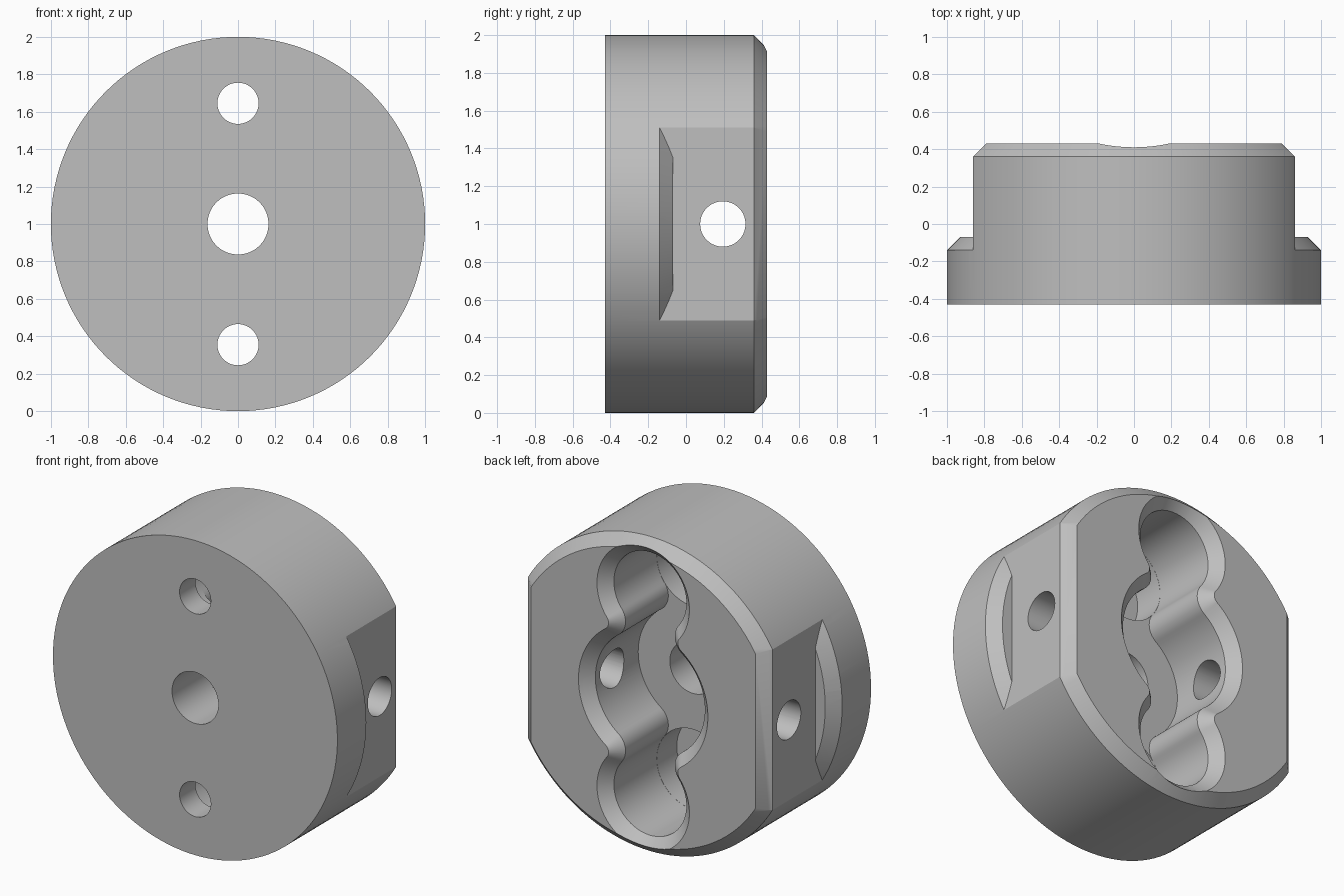
import bpy, bmesh
from math import pi, sin, cos, atan2, sqrt
from mathutils import Matrix

if "Cube" in bpy.data.objects:
    bpy.data.objects.remove(bpy.data.objects["Cube"])

MID = 1.0        # height of the disc axis
LOBE = 0.645     # distance of the side lobes from the axis
FLAT = 0.86      # distance of the side flats from the axis
SEGS = 128

steel = bpy.data.materials.new("grey_metal")
steel.use_nodes = True
steel.diffuse_color = (0.52, 0.52, 0.52, 1)
steel.node_tree.nodes["Principled BSDF"].inputs["Base Color"].default_value = (0.52, 0.52, 0.52, 1)


def loft(name, rings, matrix=None):
    """Closed solid through rings of equal length."""
    bm = bmesh.new()
    loops = [[bm.verts.new(p) for p in ring] for ring in rings]
    n = len(loops[0])
    for a, b in zip(loops, loops[1:]):
        for i in range(n):
            j = (i + 1) % n
            bm.faces.new((a[i], a[j], b[j], b[i]))
    bm.faces.new(loops[0])
    bm.faces.new(loops[-1])
    if matrix:
        bm.transform(matrix)
    bmesh.ops.recalc_face_normals(bm, faces=bm.faces)
    mesh = bpy.data.meshes.new(name)
    bm.to_mesh(mesh)
    bm.free()
    mesh.materials.append(steel)
    obj = bpy.data.objects.new(name, mesh)
    bpy.context.collection.objects.link(obj)
    return obj


def lathe(name, profile, z=MID, segs=SEGS, matrix=None):
    """Round solid about a y axis, from (radius, y) pairs."""
    rings = [[(r * cos(2 * pi * i / segs), y, z + r * sin(2 * pi * i / segs))
              for i in range(segs)] for r, y in profile]
    return loft(name, rings, matrix)


def prism(name, outline, half):
    """Outline in x and y, extruded along z about the axis height."""
    return loft(name, [[(x, y, MID + h) for x, y in outline] for h in (-half, half)])


def cut(target, cutter):
    mod = target.modifiers.new("cut", "BOOLEAN")
    mod.operation = "DIFFERENCE"
    mod.solver = "EXACT"
    mod.object = cutter
    bpy.context.view_layer.objects.active = target
    bpy.ops.object.modifier_apply(modifier=mod.name)
    bpy.data.objects.remove(cutter)


def arc(cx, cz, r, start, end, n):
    return [(cx + r * cos(start + (end - start) * i / n),
             cz + r * sin(start + (end - start) * i / n)) for i in range(n)]


def pocket_ring(y, grow):
    """Three-lobed outline with rounded necks, offset outward by grow."""
    core, lobe, neck = 0.385, 0.255, 0.12
    r0, r1 = core + neck, lobe + neck
    cz = (LOBE ** 2 + r0 ** 2 - r1 ** 2) / (2 * LOBE)
    cx = sqrt(r0 ** 2 - cz ** 2)
    a, b = atan2(cz, cx), atan2(cz - LOBE, cx)
    half = arc(0, 0, core + grow, -a, a, 32)
    half += arc(cx, cz, neck - grow, a + pi, b + pi, 14)
    half += arc(0, LOBE, lobe + grow, b, pi - b, 48)
    half += arc(-cx, cz, neck - grow, -b, -a, 14)
    return [(s * x, y, MID + s * z) for s in (1, -1) for x, z in half]


# Disc with a bevelled back rim
body = lathe("disc_body", [(1, -0.43), (1, 0.36), (0.93, 0.43)])

# Side flats, leaving a bevelled ledge at the front
for s in (1, -1):
    side = prism("flat_cutter", [(s * FLAT, -0.2), (s * 1.2, -0.2), (s * 1.2, 0.6), (s * FLAT, 0.6)], 0.7)
    cut(side, lathe("ledge_cone", [(1.16, -0.3), (0.93, -0.07)]))
    cut(body, side)
    cut(body, prism("bevel_cutter", [(s * 0.89, 0.33), (s * 0.95, 0.5), (s * 0.72, 0.5)], 0.8))

# Three-lobed pocket with a bevelled mouth
cut(body, loft("pocket_cutter", [pocket_ring(-0.07, 0), pocket_ring(0.36, 0), pocket_ring(0.45, 0.09)]))

# Deeper lobes and their screw holes
for s in (1, -1):
    cut(body, lathe("lobe_cutter", [(0.254, -0.27), (0.254, -0.05)], MID + s * LOBE, 96))
    cut(body, lathe("screw_cutter", [(0.11, -0.6), (0.11, -0.2)], MID + s * LOBE, 64))

# Centre bore and cross hole
cut(body, lathe("bore_cutter", [(0.163, -0.6), (0.163, 0.1)], MID, 64))
turn = Matrix.Translation((0, 0.195, MID)) @ Matrix.Rotation(pi / 2, 4, "Z")
cut(body, lathe("cross_cutter", [(0.12, -1.2), (0.12, 1.2)], 0, 64, turn))

# Smooth shading with crisp edges
bpy.ops.object.select_all(action="DESELECT")
body.select_set(True)
bpy.context.view_layer.objects.active = body
bpy.ops.object.shade_smooth_by_angle(angle=pi / 7)
